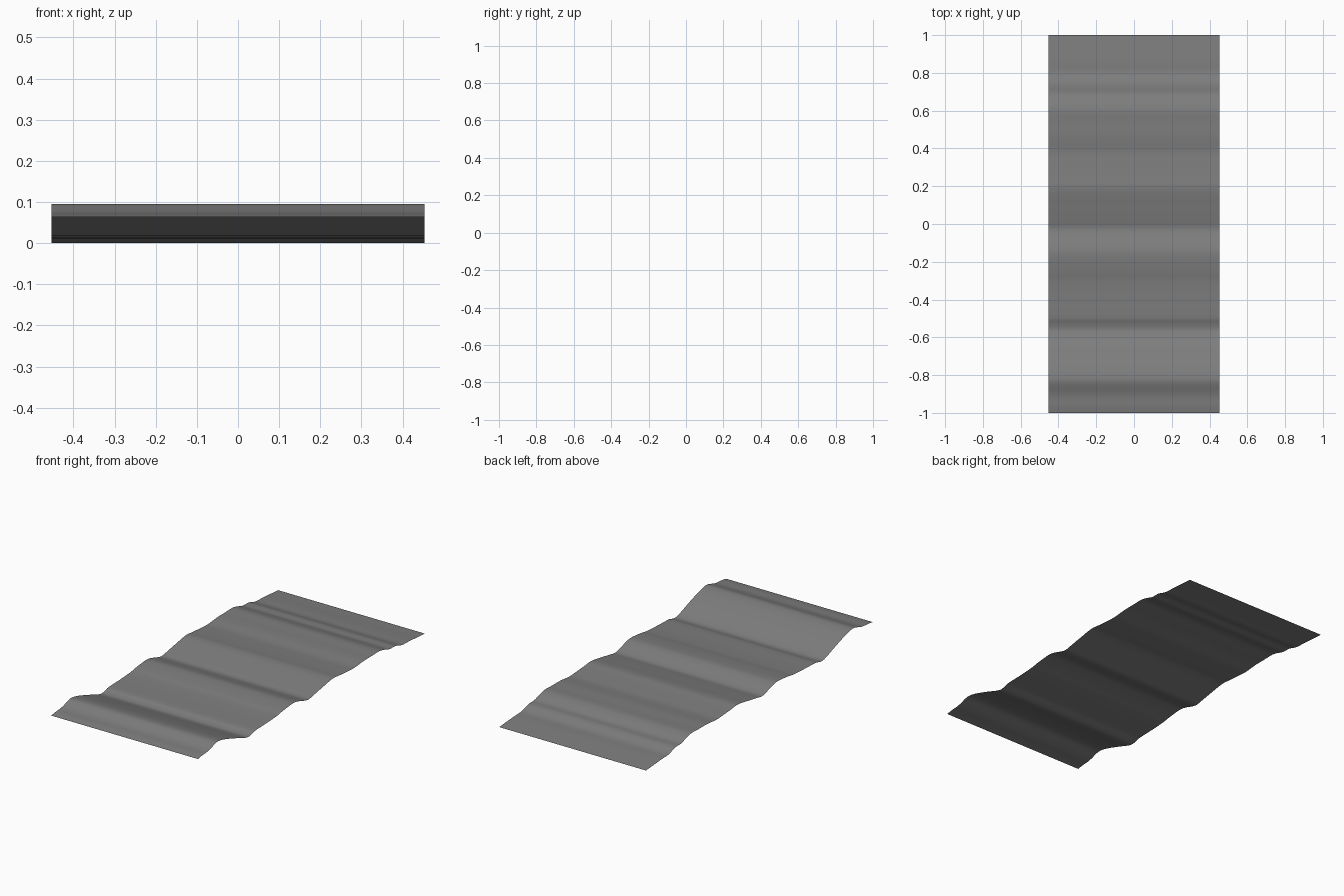
import bpy, bmesh

if "Cube" in bpy.data.objects:
    bpy.data.objects.remove(bpy.data.objects["Cube"])

HALF_WIDTH = 0.453

# Side profile of the rippled sheet: (y, z)
PROFILE = [
    (-1.0, .064), (-.96, .070), (-.92, .073), (-.89, .079), (-.84, .094),
    (-.81, .094), (-.76, .083), (-.70, .064), (-.65, .047), (-.60, .029),
    (-.56, .018), (-.53, .021), (-.50, .029), (-.40, .033), (-.30, .039),
    (-.25, .047), (-.16, .055), (-.12, .049), (-.05, .028), (-.02, .024),
    (.02, .031), (.10, .045), (.19, .059), (.25, .054), (.32, .049),
    (.38, .046), (.46, .053), (.54, .054), (.60, .055), (.64, .047),
    (.69, .032), (.74, .030), (.80, .013), (.86, .010), (.93, .005), (1.0, 0.0),
]


def smooth_profile(pts, steps=4):
    """Cubic interpolation through the points, with slopes from the neighbours."""
    n = len(pts)
    slope = []
    for i in range(n):
        a, b = pts[max(i - 1, 0)], pts[min(i + 1, n - 1)]
        slope.append((b[1] - a[1]) / (b[0] - a[0]))
    out = []
    for i in range(n - 1):
        (y0, z0), (y1, z1) = pts[i], pts[i + 1]
        h = y1 - y0
        for k in range(steps):
            t = k / steps
            z = ((2*t**3 - 3*t**2 + 1) * z0 + (t**3 - 2*t**2 + t) * h * slope[i]
                 + (3*t**2 - 2*t**3) * z1 + (t**3 - t**2) * h * slope[i + 1])
            out.append((y0 + t * h, max(z, 0.0)))
    out.append(pts[-1])
    return out


# Rippled sheet: the profile swept straight across the width
bm = bmesh.new()
rows = [[bm.verts.new((x, y, z)) for x in (-HALF_WIDTH, HALF_WIDTH)]
        for y, z in smooth_profile(PROFILE)]
for a, b in zip(rows, rows[1:]):
    bm.faces.new((a[0], a[1], b[1], b[0]))
for f in bm.faces:
    f.smooth = True

mesh = bpy.data.meshes.new("rippled_sheet")
bm.to_mesh(mesh)
bm.free()
sheet = bpy.data.objects.new("rippled_sheet", mesh)
bpy.context.collection.objects.link(sheet)

# Dark grey finish
grey = bpy.data.materials.new("dark_grey")
grey.diffuse_color = (0.21, 0.21, 0.21, 1.0)
grey.use_nodes = True
grey.node_tree.nodes["Principled BSDF"].inputs["Base Color"].default_value = grey.diffuse_color
mesh.materials.append(grey)
